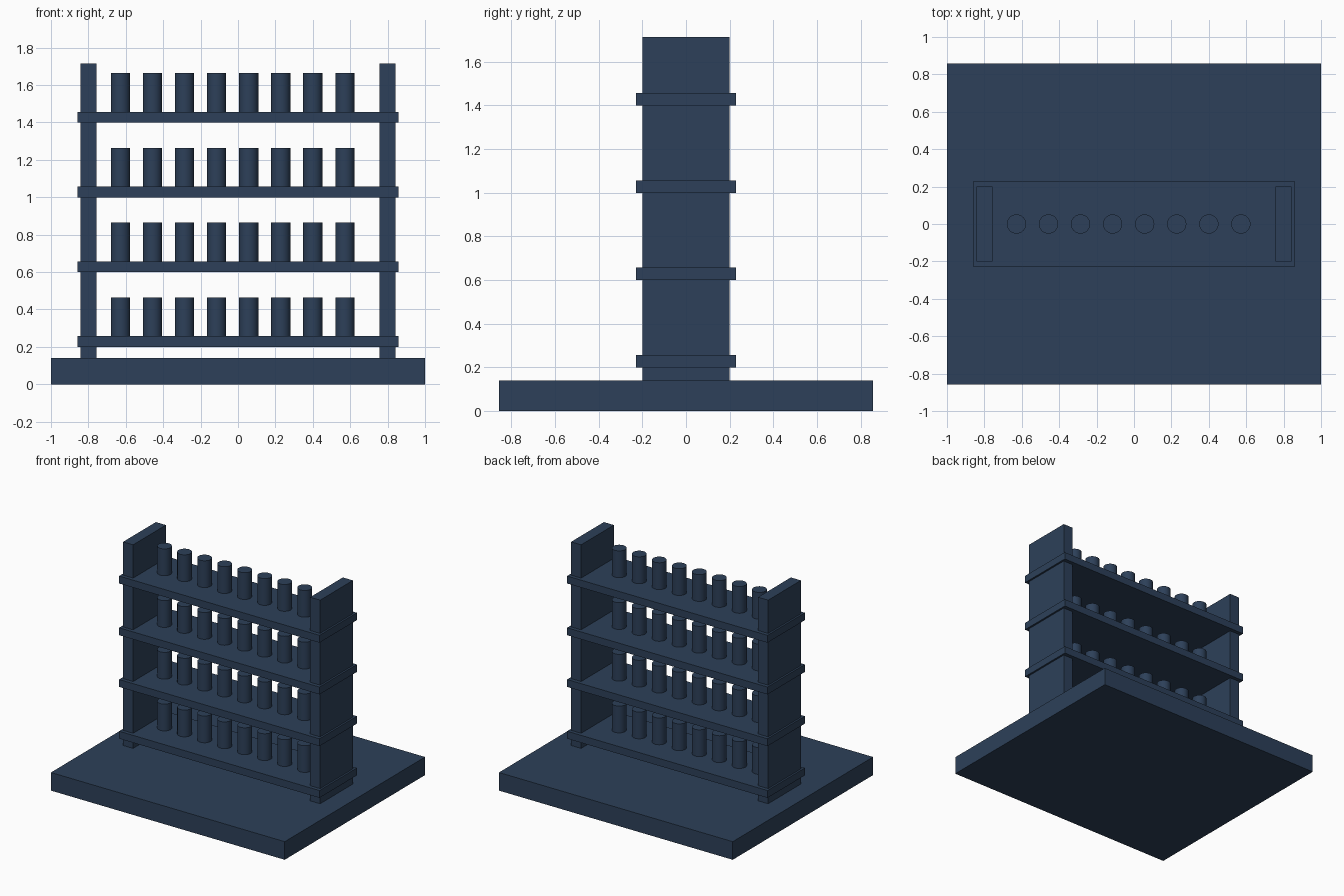
import bpy
import math

if "Cube" in bpy.data.objects:
    bpy.data.objects.remove(bpy.data.objects["Cube"])

navy = bpy.data.materials.new("dark navy")
navy.diffuse_color = (0.026, 0.051, 0.1, 1)
navy.use_nodes = True
navy.node_tree.nodes["Principled BSDF"].inputs["Base Color"].default_value = navy.diffuse_color

U = 2 / 7  # design unit: the base is 7 units wide


def finish(name):
    ob = bpy.context.object
    ob.name = name
    ob.data.materials.append(navy)
    return ob


def box(name, x, y, z0, z1, w, d):
    bpy.ops.mesh.primitive_cube_add(size=1, location=(x * U, y * U, (z0 + z1) / 2 * U))
    ob = finish(name)
    ob.scale = (w * U, d * U, (z1 - z0) * U)
    bpy.ops.object.transform_apply(location=False, rotation=False, scale=True)


def rod(name, x, z0, z1, r):
    bpy.ops.mesh.primitive_cylinder_add(vertices=32, radius=r * U, depth=(z1 - z0) * U,
                                        location=(x * U, 0, (z0 + z1) / 2 * U))
    finish(name)
    bpy.ops.object.shade_smooth_by_angle(angle=math.radians(30))


# Floor slab
box("base", 0, 0, 0, 0.49, 7, 6)

# Side panels
for side, label in ((-1, "left"), (1, "right")):
    box(label + "_side_panel", side * 2.8, 0, 0.49, 6.0, 0.3, 1.4)

# Shelves, each with a row of eight bottles (row sits slightly left of centre)
for level in range(4):
    z = 0.7 + 1.4 * level
    box(f"shelf_{level + 1}", 0, 0, z, z + 0.2, 6, 1.6)
    for i in range(8):
        rod(f"bottle_{level + 1}_{i + 1}", -2.2 + 0.6 * i, z + 0.18, z + 0.925, 0.18)
